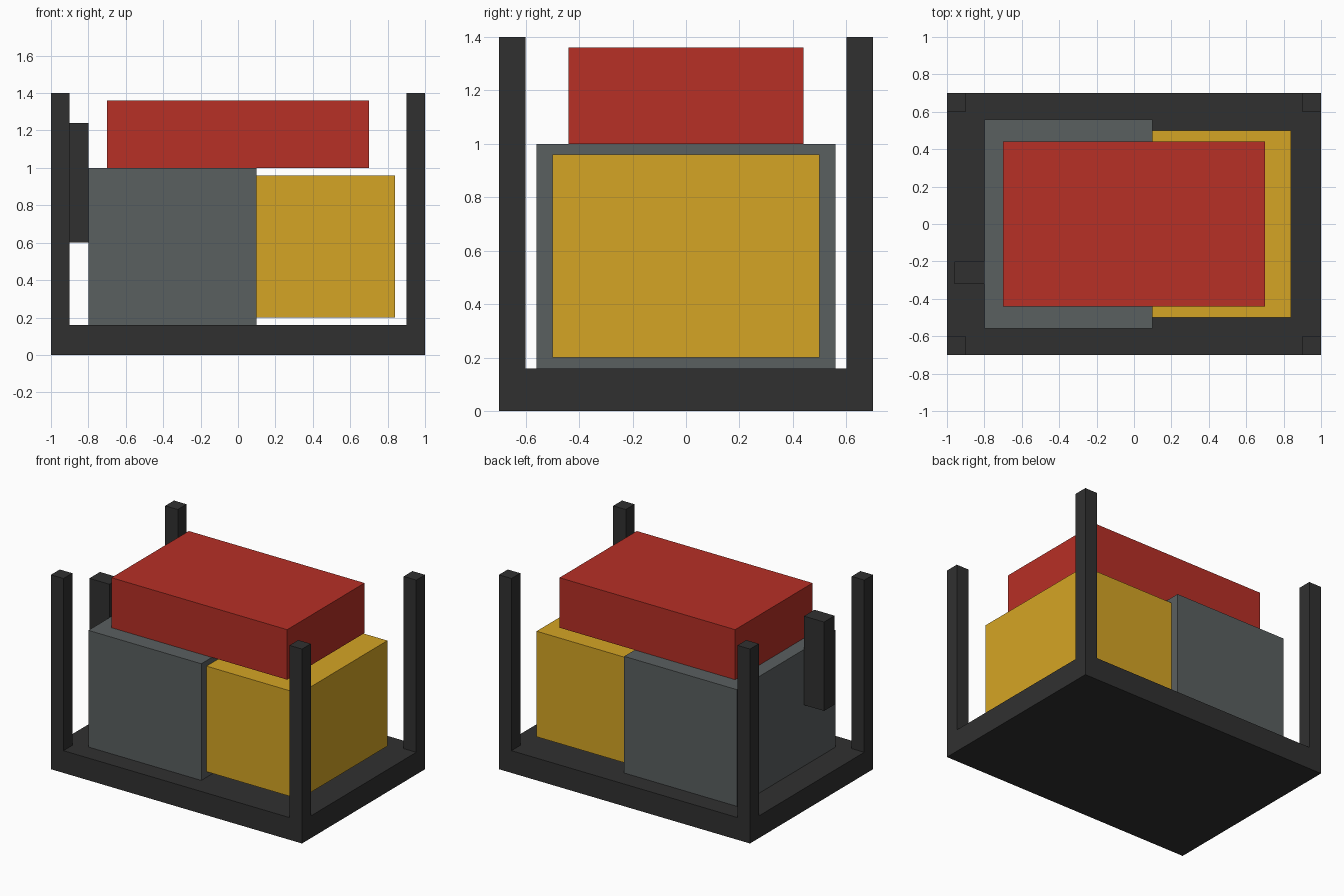
import bpy

if "Cube" in bpy.data.objects:
    bpy.data.objects.remove(bpy.data.objects["Cube"])


def material(name, rgb):
    m = bpy.data.materials.new(name)
    m.diffuse_color = (*rgb, 1.0)
    m.use_nodes = True
    m.node_tree.nodes["Principled BSDF"].inputs["Base Color"].default_value = m.diffuse_color
    return m


black = material("frame black", (0.030, 0.030, 0.030))
grey = material("engine grey", (0.102, 0.115, 0.117))
yellow = material("housing yellow", (0.665, 0.375, 0.018))
red = material("tank red", (0.475, 0.029, 0.019))


def box(name, lo, hi, mat):
    """Axis-aligned box between two opposite corners."""
    bpy.ops.mesh.primitive_cube_add(size=1)
    ob = bpy.context.object
    ob.name = name
    ob.location = [(a + b) / 2 for a, b in zip(lo, hi)]
    ob.scale = [b - a for a, b in zip(lo, hi)]
    bpy.ops.object.transform_apply(location=True, rotation=False, scale=True)
    ob.data.materials.append(mat)
    return ob


# Base tray
box("base_tray", (-1, -0.7, 0), (1, 0.7, 0.16), black)

# Four corner posts standing on the tray
for x, side in ((-1, "left"), (0.9, "right")):
    for y, end in ((-0.7, "front"), (0.6, "back")):
        box(f"{end}_{side}_post", (x, y, 0.16), (x + 0.1, y + 0.1, 1.4), black)

# Engine block and the housing beside it
box("engine_block", (-0.8, -0.56, 0.16), (0.1, 0.56, 1.0), grey)
box("alternator_housing", (0.1, -0.5, 0.2), (0.84, 0.5, 0.96), yellow)

# Fuel tank on top
box("fuel_tank", (-0.7, -0.44, 1.0), (0.7, 0.44, 1.36), red)

# Exhaust on the left face of the engine
box("exhaust", (-0.96, -0.32, 0.6), (-0.8, -0.2, 1.24), black)
